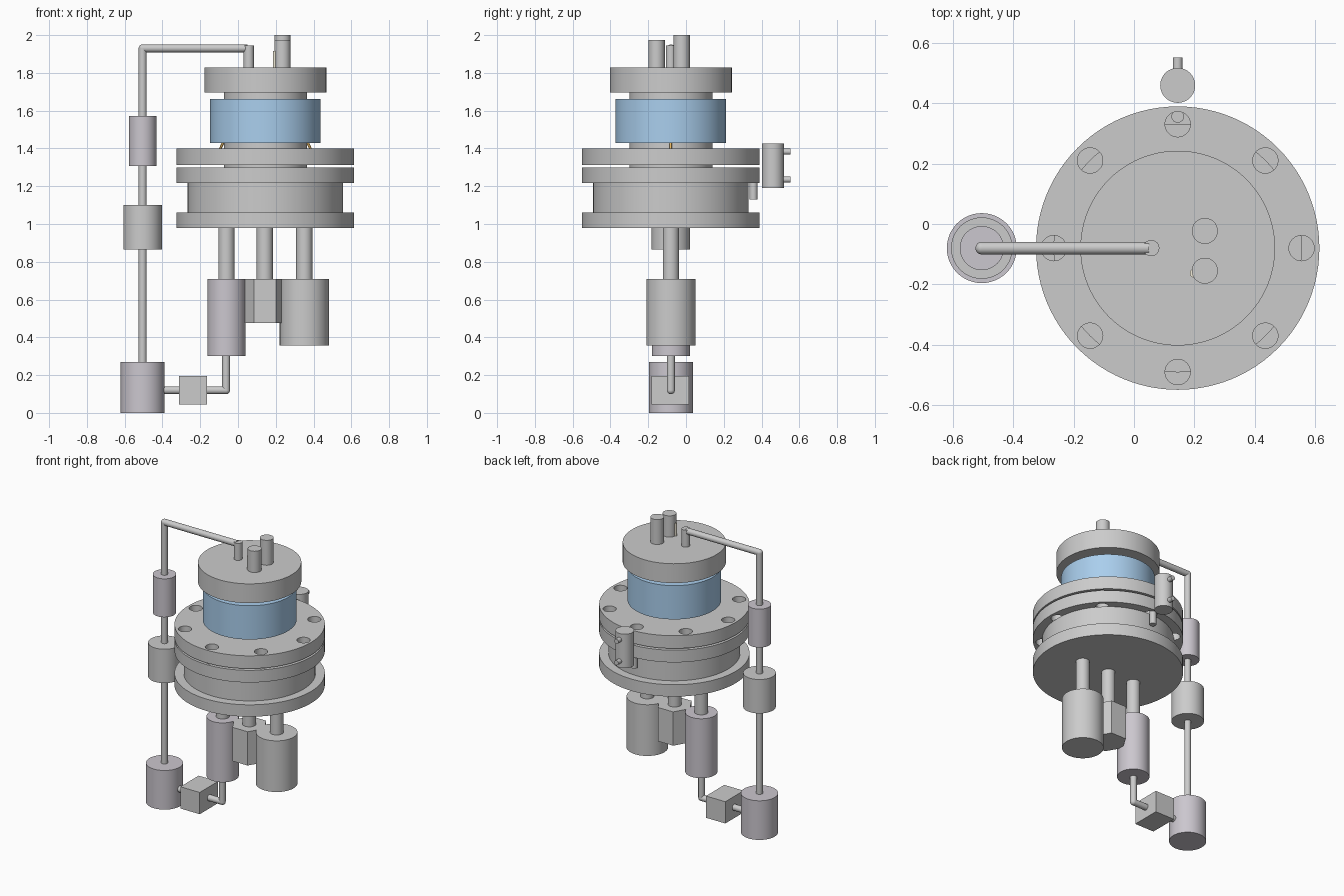
import bpy
from math import pi, radians, cos, sin
from mathutils import Vector

if "Cube" in bpy.data.objects:
    bpy.data.objects.remove(bpy.data.objects["Cube"])

CX, CY = 0.145, -0.08      # main vessel axis
PX = -0.505                # riser pipe axis


def material(name, rgb):
    m = bpy.data.materials.new(name)
    m.diffuse_color = (*rgb, 1)
    m.use_nodes = True
    m.node_tree.nodes["Principled BSDF"].inputs["Base Color"].default_value = m.diffuse_color
    return m


blue = material("blue", (0.40, 0.62, 0.85))
dark = material("warm_grey", (0.60, 0.57, 0.62))
copper = material("copper", (0.75, 0.45, 0.12))
cream = material("cream", (0.90, 0.85, 0.70))


def finish(name, mat=None):
    ob = bpy.context.object
    ob.name = name
    if mat:
        ob.data.materials.append(mat)
    bpy.ops.object.shade_smooth_by_angle(angle=radians(30))
    return ob


def rod(name, a, b, r, mat=None, sides=48):
    """Cylinder between two points."""
    a, b = Vector(a), Vector(b)
    d = b - a
    bpy.ops.mesh.primitive_cylinder_add(
        vertices=sides, radius=r, depth=d.length, location=(a + b) / 2,
        rotation=d.to_track_quat('Z', 'Y').to_euler())
    return finish(name, mat)


def post(name, x, y, z0, z1, r, mat=None, sides=48):
    """Vertical cylinder."""
    bpy.ops.mesh.primitive_cylinder_add(
        vertices=sides, radius=r, depth=z1 - z0, location=(x, y, (z0 + z1) / 2))
    return finish(name, mat)


def elbow(name, p, r):
    bpy.ops.mesh.primitive_uv_sphere_add(segments=24, ring_count=12, radius=r, location=p)
    return finish(name)


def drilled_flange(name, z0, z1, r, hole_r, bolt_r, count):
    """Disc with a ring of through holes, from a filled 2D curve."""
    cu = bpy.data.curves.new(name, 'CURVE')
    cu.dimensions = '2D'
    cu.fill_mode = 'BOTH'
    cu.extrude = (z1 - z0) / 2
    rings = [(0, 0, r, 96)]
    for i in range(count):
        a = 2 * pi * i / count
        rings.append((bolt_r * cos(a), bolt_r * sin(a), hole_r, 32))
    for x, y, rr, n in rings:
        s = cu.splines.new('POLY')
        s.points.add(n - 1)
        s.use_cyclic_u = True
        for k, p in enumerate(s.points):
            t = 2 * pi * k / n
            p.co = (x + rr * cos(t), y + rr * sin(t), 0, 1)
    ob = bpy.data.objects.new(name, cu)
    ob.location = (CX, CY, (z0 + z1) / 2)
    bpy.context.collection.objects.link(ob)
    bpy.ops.object.select_all(action='DESELECT')
    ob.select_set(True)
    bpy.context.view_layer.objects.active = ob
    bpy.ops.object.convert(target='MESH')
    return finish(name)


# Main vessel
post("base_flange", CX, CY, 0.98, 1.062, 0.47, sides=96)
post("vessel_body", CX, CY, 1.062, 1.216, 0.412, sides=96)
drilled_flange("lower_bolt_flange", 1.216, 1.30, 0.47, 0.042, 0.411, 8)
drilled_flange("upper_bolt_flange", 1.312, 1.40, 0.47, 0.042, 0.411, 8)
post("inner_tube", CX, CY, 1.25, 1.75, 0.22, sides=96)
post("blue_window_ring", CX, CY, 1.43, 1.663, 0.293, blue, 96)
post("top_flange", CX, CY, 1.695, 1.828, 0.323, sides=96)
for s, side in ((-1, "left"), (1, "right")):
    rod("lead_wire_" + side, (CX + s * 0.240, CY, 1.395), (CX + s * 0.222, CY, 1.435), 0.007, copper, 12)

# Ports on the top flange
post("inlet_stub", 0.057, CY, 1.82, 1.945, 0.027)
post("tall_port", 0.235, -0.023, 1.82, 2.0, 0.043)
post("short_port", 0.235, -0.155, 1.82, 1.975, 0.043)
post("small_probe", 0.200, -0.163, 1.82, 1.915, 0.015, cream, 24)

# Units hanging below the base flange
for name, x, z0, r, sides, mat in (("left_pump", -0.061, 0.30, 0.101, 48, dark),
                                   ("middle_hex_block", 0.142, 0.477, 0.116, 6, None),
                                   ("right_tank", 0.351, 0.357, 0.130, 64, None)):
    ob = post(name, x, CY, z0, 0.71, r, mat, sides)
    if sides == 6:
        ob.rotation_euler.z = pi / 6   # flat side to the front
    post(name + "_stem", x, CY, 0.70, 0.99, 0.043)

# Riser pipe with its canisters
post("riser_pipe", PX, CY, 0.25, 1.93, 0.021, sides=24)
rod("top_pipe", (PX, CY, 1.93), (0.05, CY, 1.93), 0.021, sides=24)
elbow("riser_elbow", (PX, CY, 1.93), 0.021)
post("upper_canister", PX, CY, 1.307, 1.572, 0.073, dark)
post("middle_canister", PX, CY, 0.866, 1.10, 0.102)
post("bottom_canister", PX, CY, 0.0, 0.27, 0.116, dark)

# Low return pipe and valve box
rod("return_pipe", (-0.45, CY, 0.12), (-0.063, CY, 0.12), 0.021, sides=24)
post("return_drop_pipe", -0.063, CY, 0.12, 0.32, 0.021, sides=24)
elbow("return_elbow", (-0.063, CY, 0.12), 0.021)
bpy.ops.mesh.primitive_cube_add(size=1, location=(-0.238, -0.083, 0.12))
bpy.context.object.scale = (0.148, 0.2, 0.15)
bpy.context.object.name = "valve_box"

# Side bottle and pin behind the vessel
post("side_bottle", CX, 0.46, 1.19, 1.425, 0.058)
for z, tag in ((1.383, "upper"), (1.235, "lower")):
    rod("bottle_nozzle_" + tag, (CX, 0.47, z), (CX, 0.552, z), 0.016, sides=24)
post("rear_pin", CX, 0.357, 1.13, 1.225, 0.021, sides=24)
